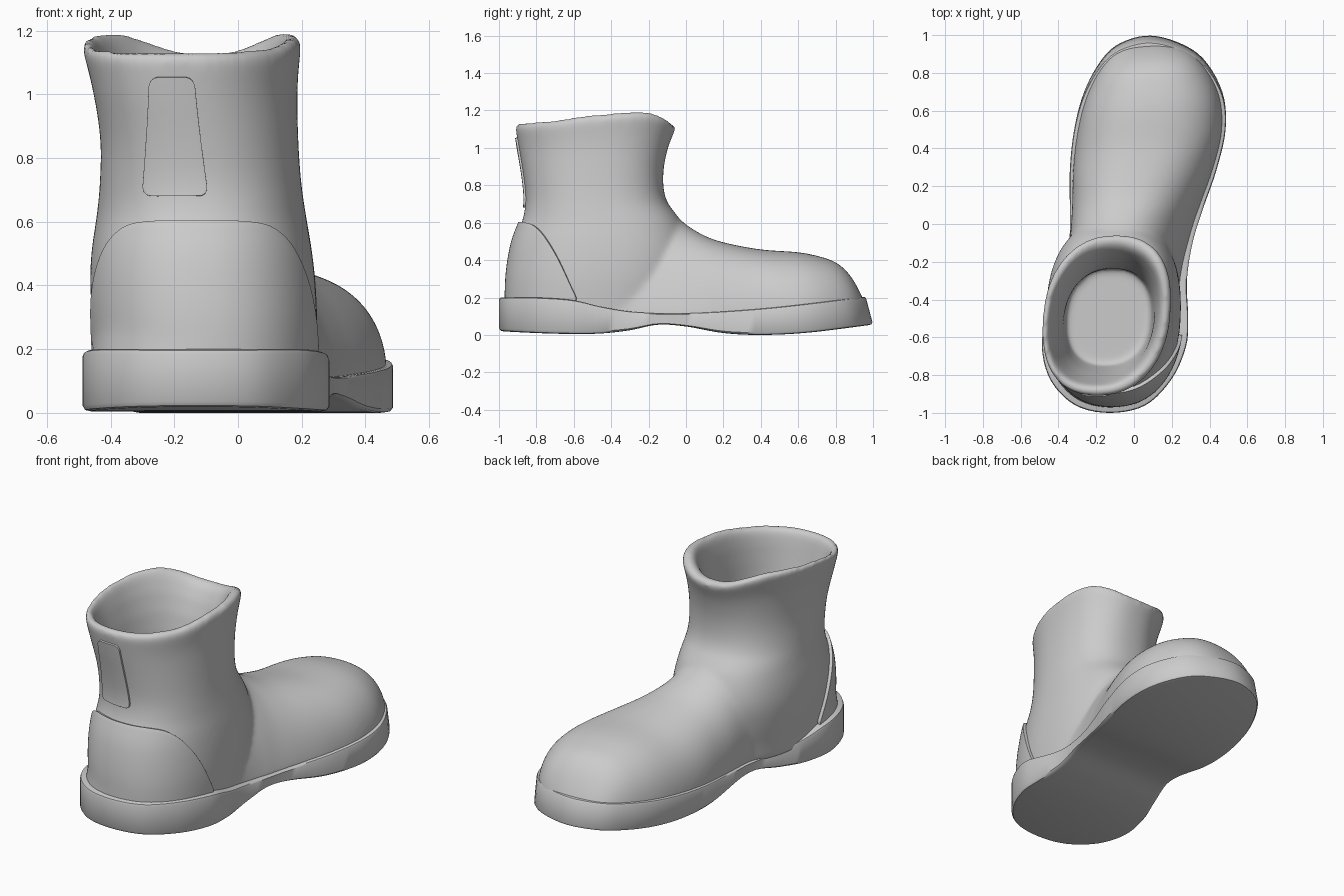
import bpy, bmesh, math
from mathutils import Vector

if "Cube" in bpy.data.objects:
    bpy.data.objects.remove(bpy.data.objects["Cube"])


def curve(table, t):
    """Smooth interpolation of rows (t, a, b, ...)."""
    n = len(table)
    t = min(max(t, table[0][0]), table[-1][0])
    i = max(j for j in range(n - 1) if table[j][0] <= t)
    p, q = table[i], table[i + 1]
    a, b = table[max(i - 1, 0)], table[min(i + 2, n - 1)]
    h = q[0] - p[0]
    u = (t - p[0]) / h
    out = []
    for c in range(1, len(p)):
        m0 = (q[c] - a[c]) / (q[0] - a[0]) * h
        m1 = (b[c] - p[c]) / (b[0] - p[0]) * h
        out.append((2*u**3 - 3*u*u + 1) * p[c] + (u**3 - 2*u*u + u) * m0
                   + (3*u*u - 2*u**3) * q[c] + (u**3 - u*u) * m1)
    return out if len(out) > 1 else out[0]


def spow(v, e):
    return math.copysign(abs(v) ** e, v)


def make(name, bm, angle=40):
    bmesh.ops.recalc_face_normals(bm, faces=bm.faces)
    me = bpy.data.meshes.new(name)
    bm.to_mesh(me)
    bm.free()
    for p in me.polygons:
        p.use_smooth = True
    me.set_sharp_from_angle(angle=math.radians(angle))
    ob = bpy.data.objects.new(name, me)
    bpy.context.collection.objects.link(ob)
    return ob


def loft(bm, rows, closed=True, caps=True):
    vs = [[bm.verts.new(p) for p in r] for r in rows]
    n = len(vs[0])
    for a, b in zip(vs, vs[1:]):
        for i in range(n if closed else n - 1):
            j = (i + 1) % n
            bm.faces.new((a[i], a[j], b[j], b[i]))
    if caps:
        bm.faces.new(vs[0])
        bm.faces.new(vs[-1])
    return vs


# Footprint: heel point, right side up to the toe, left side back down
CTRL = [(-.13, -1), (.06, -.96), (.2, -.82), (.275, -.65), (.287, -.5), (.28, -.3),
        (.31, -.1), (.365, .08), (.435, .28), (.485, .5), (.468, .7), (.365, .88), (.22, .97),
        (.06, 1), (-.1, .945), (-.2, .83), (-.275, .67), (-.32, .48), (-.34, .28),
        (-.34, .08), (-.345, -.1), (-.40, -.3), (-.457, -.46), (-.488, -.65),
        (-.44, -.83), (-.31, -.96)]
SUB = 5
N = len(CTRL) * SUB
HALF = N // 2


def footprint(inset, heel_inset=None):
    c = [Vector(p) for p in CTRL]
    m = len(c)
    pts = []
    for i in range(m):
        p0, p1, p2, p3 = (c[(i + k - 1) % m] for k in range(4))
        for s in range(SUB):
            u = s / SUB
            pts.append(.5 * (2*p1 + (p2 - p0)*u + (2*p0 - 5*p1 + 4*p2 - p3)*u*u
                             + (3*p1 - p0 - 3*p2 + p3)*u**3))
    out = []
    for i in range(N):
        d = (pts[(i + 1) % N] - pts[i - 1]).normalized()
        w = inset
        if heel_inset:
            w += (heel_inset - inset) * min(max(-.1 - pts[i].y, 0) / .4, 1)
        out.append(pts[i] + Vector((-d.y, d.x)) * w)
    return out


# Sole: footprint layers between an arched underside and a sloping top
SOLE = [(-1, .02, .2), (-.8, .01, .2), (-.6, .005, .185), (-.45, .008, .15), (-.3, .025, .125),
        (-.15, .055, .115), (0, .045, .115), (.2, .01, .125), (.4, 0, .14),
        (.65, .012, .165), (1, .055, .205)]
bm = bmesh.new()
layers = []
for inset, t in ((.025, 0), (.008, .02), (0, .09), (0, .92), (.004, .98), (.012, 1)):
    row = []
    for p in footprint(inset):
        zb, zt = curve(SOLE, p.y)
        row.append((p.x, p.y - .04 * t * max(0, p.y - .5) * 2, zb + t * (zt - zb)))
    layers.append(row)
vs = loft(bm, layers, caps=False)
for ring in (vs[0], vs[-1]):
    for k in range(HALF):
        f = [ring[k], ring[k + 1], ring[N - k - 1], ring[(N - k) % N]]
        bm.faces.new(list(dict.fromkeys(f)))
make("sole", bm)

# Upper, foot part: domed sections along the footprint (y, top height, lean, squareness)
FOOT = [(-.96, .2, 0, 2.6), (-.9, .35, 0, 2.6), (-.7, .46, -.01, 2.6),
        (-.5, .52, -.03, 2.6), (-.25, .59, -.08, 2.3), (-.15, .645, -.1, 2.1),
        (-.08, .655, -.1, 2.05), (0, .59, -.08, 2.1), (.1, .53, -.05, 2.2),
        (.2, .495, -.03, 2.3), (.4, .457, 0, 2.4), (.6, .442, 0, 2.4), (.7, .423, 0, 2.4),
        (.8, .388, 0, 2.4), (.87, .325, 0, 2.4), (.935, .215, 0, 2.4), (.97, .12, 0, 2.4)]
bm = bmesh.new()
base = .085
loop = footprint(.018, .045)
rows = []
for k in range(1, HALF):
    r, l = loop[k], loop[N - k]
    top, lean, e = curve(FOOT, (r.y + l.y) / 2)
    row = []
    for i in range(41):
        a = math.pi * i / 40
        p = l.lerp(r, .5 + .5 * spow(math.cos(a), 2 / e))
        h = spow(max(math.sin(a), 0), 2 / e)
        row.append((p.x + lean * h, p.y, base + (top - base) * h))
    rows.append(row)
loft(bm, rows)

# Upper, shaft part: (z, left, right, back, front) then a rolled lip and the cavity
SHAFT = [(.1, -.437, .24, -.95, -.02), (.2, -.444, .245, -.952, 0), (.3, -.457, .248, -.95, .02),
         (.42, -.464, .242, -.935, .03), (.52, -.458, .23, -.912, .01),
         (.62, -.443, .213, -.872, -.035), (.72, -.433, .198, -.858, -.105),
         (.85, -.43, .187, -.87, -.122), (1, -.453, .183, -.895, -.097),
         (1.13, -.49, .197, -.915, -.045)]
RIM = [(-1, 0), (-.5, .015), (0, .045), (.6, .062), (.85, .035), (1, -.005)]


def shaft_point(z, a, inset=0):
    xl, xr, yb, yf = curve(SHAFT, z)
    c, s = math.cos(a), math.sin(a)
    e = 2 / 2.3
    skew = .05 * min(max((z - .5) / .5, .3), 1)
    rx = (xr - xl) / 2 - inset
    lift = min(max((z - .7) / .43, 0), 1) ** 1.5
    return Vector(((xl + xr) / 2 - .2 * inset + rx * spow(c, e) + skew * s,
                   (yb + yf) / 2 - .2 * inset + ((yf - yb) / 2 - 1.35 * inset) * spow(s, e),
                   z + curve(RIM, s) * lift))


path = [(.1 + .04 * i, 0) for i in range(26)]
path += [(1.118, .004), (1.13, .016), (1.134, .03), (1.126, .044), (1.1, .053), (1.04, .058),
         (.95, .063), (.85, .07), (.75, .08), (.7, .09), (.67, .1)]
loft(bm, [[shaft_point(z, 2 * math.pi * i / 80, d) for i in range(80)] for z, d in path])
upper = make("boot_upper", bm)
m = upper.modifiers.new("merge", 'REMESH')
m.mode = 'VOXEL'
m.voxel_size = .0115
m.use_smooth_shade = True
m = upper.modifiers.new("soften", 'SMOOTH')
m.factor = .5
m.iterations = 24


def patch(name, rows, thickness, project):
    """A panel wrapped on the upper and thickened."""
    b = bmesh.new()
    loft(b, rows, closed=False, caps=False)
    ob = make(name, b, 180)
    w = ob.modifiers.new("wrap", 'SHRINKWRAP')
    w.target = upper
    if project:
        w.wrap_method = 'PROJECT'
        w.use_project_y = True
        w.use_positive_direction = True
        w.use_negative_direction = False
    sm = ob.modifiers.new("soften", 'SMOOTH')
    sm.iterations = 3
    s = ob.modifiers.new("thicken", 'SOLIDIFY')
    s.thickness = thickness * 2
    s.offset = 0
    bv = ob.modifiers.new("round", 'BEVEL')
    bv.width = thickness * .6
    bv.segments = 3
    bv.limit_method = 'ANGLE'
    bv.angle_limit = math.radians(50)
    return ob


# Heel counter: panel around the back, highest in the middle
TOP = [(0, .608), (25, .605), (40, .585), (54, .52), (67, .39), (80, .19)]
rows = []
for i in range(57):
    deg = -80 + 160 * i / 56
    top = curve(TOP, abs(deg))
    rows.append([shaft_point(.16 + (top - .16) * j / 16, math.radians(deg - 90), -.01)
                 for j in range(17)])
patch("heel_counter", rows, .018, False)

# Pull tab: strap on the back of the shaft, wider at the bottom, rounded corners
rows = []
z0, z1, r = .68, 1.055, .03
for i in range(41):
    t = .5 - .5 * math.cos(math.pi * i / 40)
    z = z0 + (z1 - z0) * t
    d = min(z - z0, z1 - z, r)
    w = .073 + .033 * (1 - t) ** 1.3 - r + math.sqrt(max(r * r - (r - d) ** 2, 0))
    cx = -.195 - .013 * t
    rows.append([(cx + w * (j / 6 - 1), -1.1, z) for j in range(13)])
patch("pull_tab", rows, .011, True)
